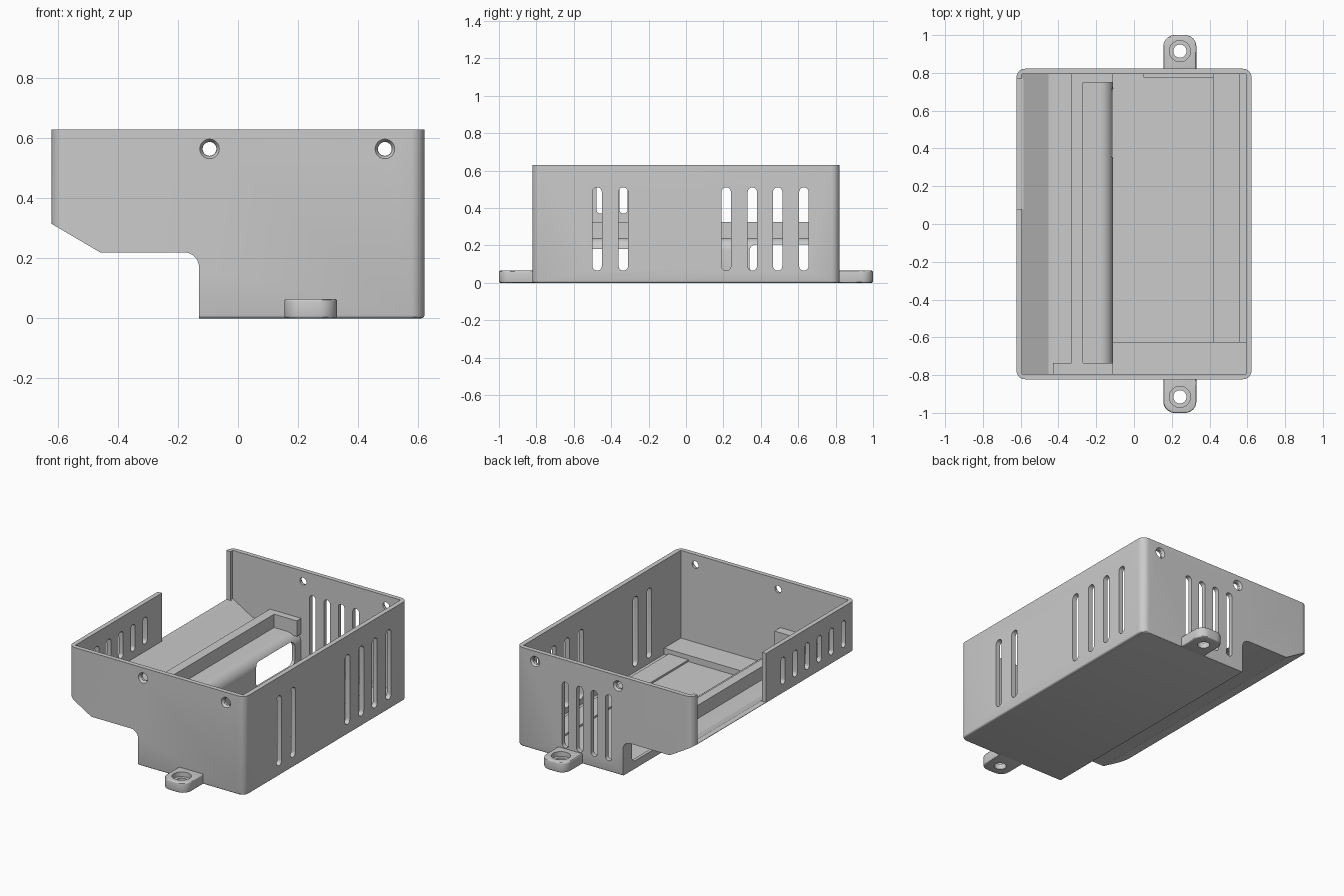
import bpy, bmesh, math
from mathutils import Vector

if "Cube" in bpy.data.objects:
    bpy.data.objects.remove(bpy.data.objects["Cube"], do_unlink=True)

grey = bpy.data.materials.new("plain grey")
grey.use_nodes = True
COL = (0.6, 0.6, 0.6, 1)
grey.diffuse_color = COL
grey.node_tree.nodes["Principled BSDF"].inputs["Base Color"].default_value = COL


def arc(cx, cy, r, a0, a1, n=8):
    """Points on an arc, angles in degrees."""
    return [(cx + r * math.cos(math.radians(a0 + (a1 - a0) * i / n)),
             cy + r * math.sin(math.radians(a0 + (a1 - a0) * i / n))) for i in range(n + 1)]


def rrect(u0, u1, v0, v1, r, n=8):
    """Rounded rectangle outline."""
    return (arc(u1 - r, v0 + r, r, -90, 0, n) + arc(u1 - r, v1 - r, r, 0, 90, n)
            + arc(u0 + r, v1 - r, r, 90, 180, n) + arc(u0 + r, v0 + r, r, 180, 270, n))


def rect(u0, u1, v0, v1):
    return [(u0, v0), (u1, v0), (u1, v1), (u0, v1)]


def prism(bm, pts, axis, a, b, scale_b=None, bevel=0):
    """Extrude an outline along an axis; scale_b tapers the far end."""
    place = {"X": lambda u, v, t: (t, u, v), "Y": lambda u, v, t: (u, t, v),
             "Z": lambda u, v, t: (u, v, t)}[axis]
    cu = sum(p[0] for p in pts) / len(pts)
    cv = sum(p[1] for p in pts) / len(pts)
    s = scale_b or 1
    A = [bm.verts.new(place(u, v, a)) for u, v in pts]
    B = [bm.verts.new(place(cu + (u - cu) * s, cv + (v - cv) * s, b)) for u, v in pts]
    n = len(pts)
    caps = [bm.faces.new(A), bm.faces.new(B)]
    faces = caps + [bm.faces.new((A[i], A[(i + 1) % n], B[(i + 1) % n], B[i])) for i in range(n)]
    bmesh.ops.recalc_face_normals(bm, faces=faces)
    if bevel:
        edges = list({e for f in caps for e in f.edges})
        bmesh.ops.bevel(bm, geom=edges, offset=bevel, segments=3, profile=0.5, affect="EDGES")


def make(name, bm):
    me = bpy.data.meshes.new(name)
    bmesh.ops.recalc_face_normals(bm, faces=bm.faces[:])
    bm.to_mesh(me)
    bm.free()
    me.materials.append(grey)
    ob = bpy.data.objects.new(name, me)
    bpy.context.scene.collection.objects.link(ob)
    return ob


def cut(ob, bm, op="DIFFERENCE"):
    """Apply a boolean and discard the cutter."""
    c = make("cutter", bm)
    m = ob.modifiers.new("cut", "BOOLEAN")
    m.object, m.operation, m.solver = c, op, "EXACT"
    bpy.context.view_layer.update()
    me = bpy.data.meshes.new_from_object(ob.evaluated_get(bpy.context.evaluated_depsgraph_get()))
    ob.modifiers.clear()
    ob.data = me
    bpy.data.objects.remove(c, do_unlink=True)


def smooth(ob):
    ob.data.shade_smooth()
    ob.data.set_sharp_from_angle(angle=math.radians(30))


X, Y, H = 0.622, 0.822, 0.63

# Case: stepped profile trimmed by a rounded column
bm = bmesh.new()
prism(bm, [(-0.7, 0.361), (-0.46, 0.22)] + arc(-0.18, 0.17, 0.05, 90, 0)
      + [(-0.13, -0.1), (0.7, -0.1), (0.7, H), (-0.7, H)], "Y", -0.9, 0.9)
case = make("case", bm)
bm = bmesh.new()
prism(bm, rrect(-X, X, -Y, Y, 0.045), "Z", 0, 0.8, bevel=0.01)
cut(case, bm, "INTERSECT")

# Hollow interior
bm = bmesh.new()
prism(bm, [(-0.593, 0.322), (-0.453, 0.24)] + arc(-0.18, 0.17, 0.07, 90, 0)
      + [(-0.11, 0.03), (0.592, 0.03), (0.592, 0.75), (-0.593, 0.75)], "Y", -0.793, 0.793)
cut(case, bm)

# Vents, side opening, step windows and screw holes
bm = bmesh.new()
for y in (-0.475, -0.335, 0.215, 0.355, 0.49, 0.63):
    prism(bm, rrect(y - 0.025, y + 0.025, 0.065, 0.51, 0.0245, 6), "X", 0.55, 0.7)
for i in range(6):
    y = -0.09 - 0.122 * i
    prism(bm, rrect(y - 0.022, y + 0.022, 0.37, 0.54, 0.0215, 6), "X", -0.7, -0.56)
for i in range(4):
    x = 0.277 - 0.102 * i
    prism(bm, rrect(x - 0.022, x + 0.022, 0.07, 0.49, 0.0215, 6), "Y", 0.7, 0.9)
prism(bm, rect(0.08, 0.77, 0.318, 0.8), "X", -0.7, -0.58)
prism(bm, rrect(0.34, 0.73, 0.05, 0.205, 0.035), "X", -0.2, -0.08)
prism(bm, rrect(-0.6, -0.25, 0.05, 0.18, 0.035), "X", -0.2, -0.08)
HOLES = [(x, s) for x in (-0.095, 0.49) for s in (-1, 1)]
for x, s in HOLES:
    prism(bm, arc(x, 0.565, 0.023, 0, 345, 23), "Y", s * 0.75, s * 0.9)
cut(case, bm)

# Countersinks around the screw holes
bm = bmesh.new()
for x, s in HOLES:
    prism(bm, arc(x, 0.565, 0.034, 0, 345, 23), "Y", s * (Y + 0.002), s * (Y - 0.014), 0.72)
cut(case, bm)
smooth(case)

# Mounting tabs with counterbored holes
for name, s in (("front_tab", -1), ("back_tab", 1)):
    bm = bmesh.new()
    pts = [(0.155, 0.803), (0.33, 0.803)] + arc(0.27, 0.94, 0.06, 0, 90) + arc(0.215, 0.94, 0.06, 90, 180)
    prism(bm, [(u, v * s) for u, v in pts], "Z", 0, 0.065, bevel=0.008)
    tab = make(name, bm)
    for r, z in ((0.035, -0.1), (0.056, 0.035)):
        bm = bmesh.new()
        prism(bm, arc(0.243, 0.915 * s, r, 0, 350, 35), "Z", z, 0.2)
        cut(tab, bm)
    smooth(tab)

# Inner rails, stops and floor ledges: x range, y range, z range
for name, x0, x1, y0, y1, z0, z1 in (
        ("step_rail", -0.33, -0.27, -0.735, 0.797, 0.23, 0.325),
        ("step_back_stop", -0.27, -0.11, 0.75, 0.797, 0.225, 0.325),
        ("step_front_stop", -0.43, -0.11, -0.797, -0.735, 0.225, 0.325),
        ("floor_front_ledge", -0.112, 0.595, -0.797, -0.625, 0.02, 0.07),
        ("floor_side_rail", 0.42, 0.56, -0.63, 0.797, 0.02, 0.042),
        ("floor_back_strip", 0.05, 0.42, 0.775, 0.797, 0.02, 0.06)):
    bm = bmesh.new()
    prism(bm, rect(x0, x1, y0, y1), "Z", z0, z1)
    make(name, bm)
